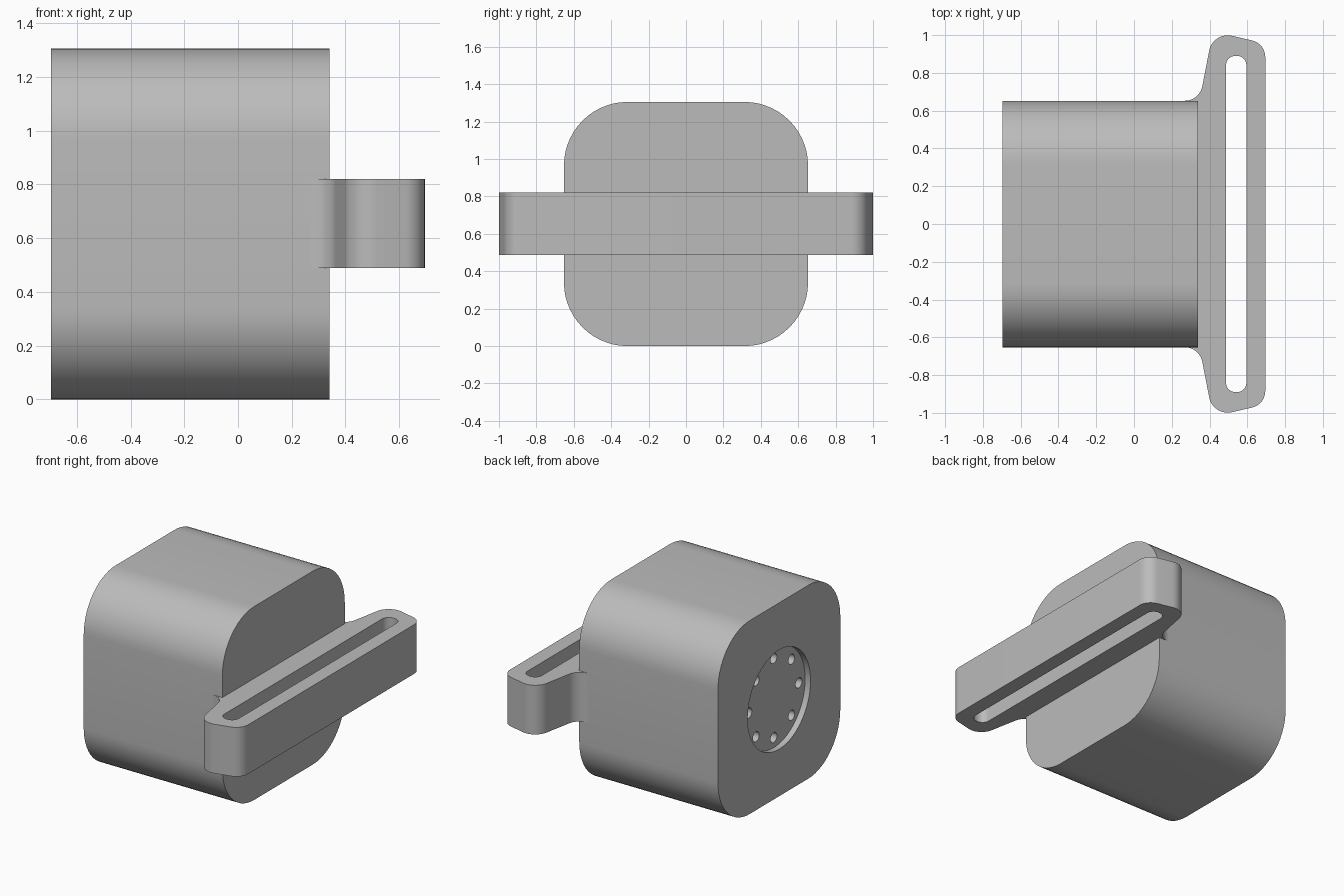
import bpy, bmesh, math
from mathutils import Vector, Matrix

cube = bpy.data.objects.get("Cube")
if cube:
    bpy.data.objects.remove(cube, do_unlink=True)

GREY = (0.5, 0.5, 0.5, 1)
mat = bpy.data.materials.new("plain grey")
mat.use_nodes = True
mat.diffuse_color = GREY
mat.node_tree.nodes["Principled BSDF"].inputs["Base Color"].default_value = GREY


def fillet(corners, steps=14):
    """Round each (x, y, radius) corner of a closed outline with a tangent arc."""
    out = []
    n = len(corners)
    for i, (x, y, r) in enumerate(corners):
        p = Vector((x, y))
        if r == 0:
            out.append(p)
            continue
        a = (Vector(corners[i - 1][:2]) - p).normalized()
        b = (Vector(corners[(i + 1) % n][:2]) - p).normalized()
        half = a.angle(b) / 2
        centre = p + (a + b).normalized() * r / math.sin(half)
        start = p + a * r / math.tan(half) - centre
        end = p + b * r / math.tan(half) - centre
        sweep = math.atan2(start.cross(end), start.dot(end))
        for k in range(steps + 1):
            out.append(centre + Matrix.Rotation(sweep * k / steps, 2) @ start)
    return out


def prism(name, outline, to_world, low, high):
    """Extrude an outline between two depths, placing points with to_world."""
    bm = bmesh.new()
    face = bm.faces.new([bm.verts.new(to_world(u, v, low)) for u, v in outline])
    offset = Vector(to_world(0, 0, high)) - Vector(to_world(0, 0, low))
    ext = bmesh.ops.extrude_face_region(bm, geom=[face], use_keep_orig=True)
    moved = [g for g in ext["geom"] if isinstance(g, bmesh.types.BMVert)]
    bmesh.ops.translate(bm, verts=moved, vec=offset)
    bmesh.ops.recalc_face_normals(bm, faces=bm.faces)
    mesh = bpy.data.meshes.new(name)
    bm.to_mesh(mesh)
    bm.free()
    mesh.materials.append(mat)
    obj = bpy.data.objects.new(name, mesh)
    bpy.context.collection.objects.link(obj)
    return obj


def along_x(u, v, d):
    return (d, u, v)


def along_z(u, v, d):
    return (u, v, d)


def circle(cu, cv, r, sides):
    return [(cu + r * math.cos(math.tau * k / sides),
             cv + r * math.sin(math.tau * k / sides)) for k in range(sides)]


def cut(target, cutter):
    cutter.hide_render = True
    bpy.context.view_layer.objects.active = target
    mod = target.modifiers.new("cut", "BOOLEAN")
    mod.object = cutter
    mod.solver = "EXACT"
    bpy.ops.object.modifier_apply(modifier=mod.name)
    bpy.data.objects.remove(cutter, do_unlink=True)


# Rounded square body running along x
H = 0.6525
BACK, FRONT = -0.695, 0.34
square = [(s * H, H + t * H, 0.34) for s, t in ((-1, -1), (1, -1), (1, 1), (-1, 1))]
body = prism("body", fillet(square), along_x, BACK, FRONT)

# Round mounting recess with a ring of eight bolt holes
FLOOR = BACK + 0.04
cut(body, prism("recess_cutter", circle(0, H, 0.335, 64), along_x, BACK - 0.1, FLOOR))
for k in range(8):
    a = math.tau * k / 8
    hole = circle(0.267 * math.cos(a), H + 0.267 * math.sin(a), 0.034, 20)
    cut(body, prism("hole_cutter", hole, along_x, FLOOR - 0.02, FLOOR + 0.1))

# Strap bracket: mirrored outline with flared ends blending into the body
side = [(0.27, H, 0), (0.347, H + 0.002, 0.095), (0.418, 1.02, 0.1), (0.695, 0.955, 0.09)]
outline = fillet(side + [(x, -y, r) for x, y, r in reversed(side)])
bracket = prism("strap_bracket", outline, along_z, 0.488, 0.82)

# Long slot through the bracket
slot = [(x, y, 0.05) for x, y in ((0.487, -0.89), (0.595, -0.89), (0.595, 0.89), (0.487, 0.89))]
cut(bracket, prism("slot_cutter", fillet(slot, 10), along_z, 0.3, 1.0))

# Smooth rounded surfaces, sharp rims
for obj in (body, bracket):
    bpy.ops.object.select_all(action="DESELECT")
    obj.select_set(True)
    bpy.context.view_layer.objects.active = obj
    bpy.ops.object.shade_smooth_by_angle(angle=math.radians(30))
